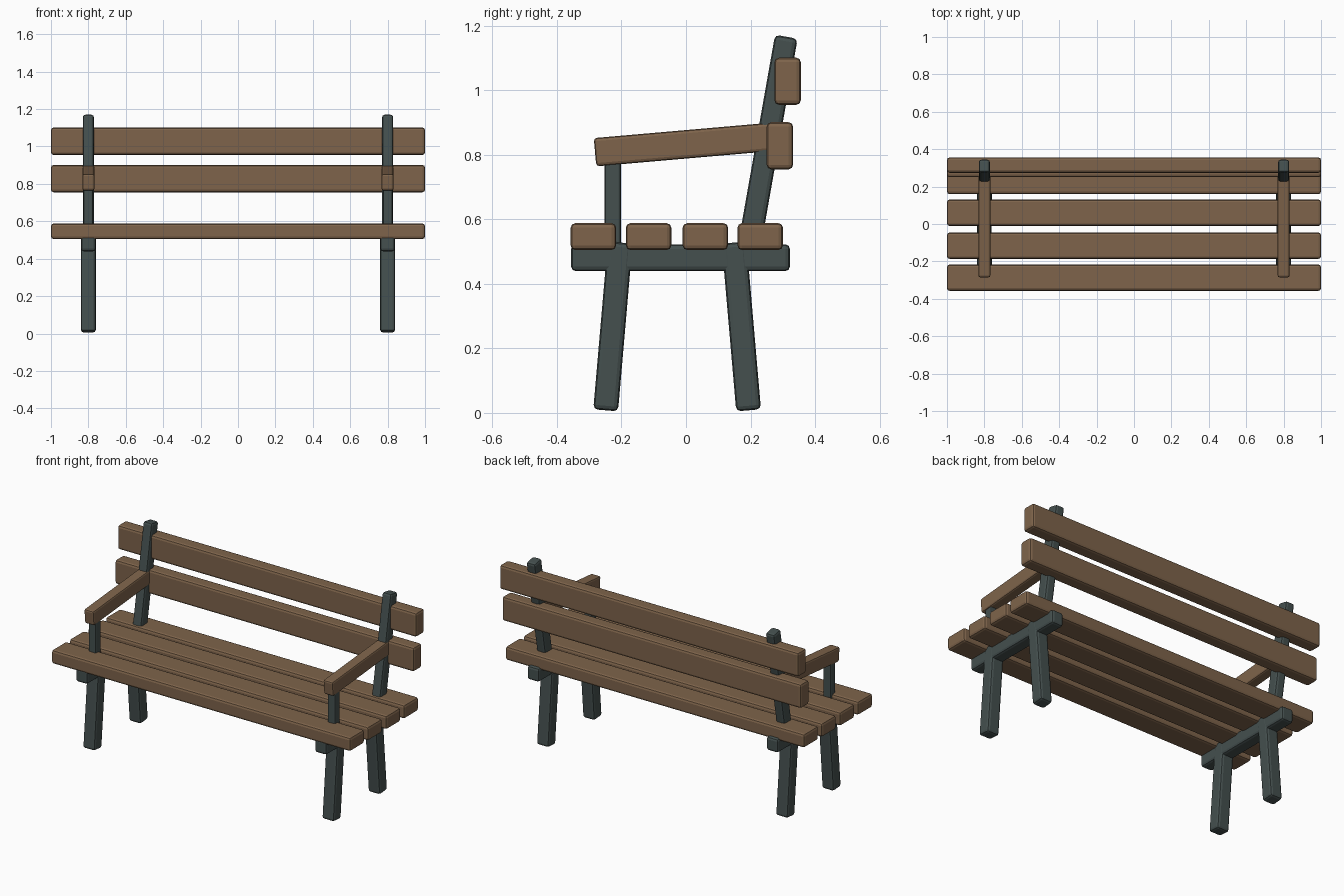
import bpy
import math
from mathutils import Vector

cube = bpy.data.objects.get("Cube")
if cube:
    bpy.data.objects.remove(cube, do_unlink=True)


def make_material(name, rgb):
    mat = bpy.data.materials.new(name)
    mat.use_nodes = True
    mat.diffuse_color = (*rgb, 1)
    bsdf = mat.node_tree.nodes["Principled BSDF"]
    bsdf.inputs["Base Color"].default_value = (*rgb, 1)
    bsdf.inputs["Roughness"].default_value = 0.8
    return mat


wood = make_material("brown wood", (0.21, 0.127, 0.07))
iron = make_material("dark grey green", (0.058, 0.079, 0.077))


def beam(name, x, start, end, width, depth, mat, bevel=0.014):
    """Bevelled bar whose centre line runs from start to end, given as (y, z)."""
    a, b = Vector((x, *start)), Vector((x, *end))
    axis = b - a
    bpy.ops.mesh.primitive_cube_add(size=1, location=(a + b) / 2)
    obj = bpy.context.object
    obj.name = name
    obj.scale = (width, depth, axis.length)
    bpy.ops.object.transform_apply(location=False, rotation=False, scale=True)
    obj.rotation_euler.x = math.atan2(-axis.y, axis.z)
    obj.data.materials.append(mat)
    mod = obj.modifiers.new("rounded edges", "BEVEL")
    mod.width = bevel
    mod.segments = 2
    return obj


# Seat slats
for i, y in enumerate((-0.287, -0.116, 0.06, 0.23)):
    beam(f"seat_slat_{i + 1}", 0, (y, 0.505), (y, 0.588), 2, 0.141, wood)

# Backrest slats
for name, y, z in (("lower", 0.291, 0.828), ("upper", 0.315, 1.028)):
    beam(f"{name}_back_slat", 0, (y, z - 0.073), (y, z + 0.073), 2, 0.082, wood)

# Side frames with armrests
for side, x in (("left", 0.8), ("right", -0.8)):
    beam(f"{side}_seat_rail", x, (-0.356, 0.481), (0.322, 0.481), 0.078, 0.083, iron)
    beam(f"{side}_front_leg", x, (-0.249, 0.008), (-0.204, 0.528), 0.08, 0.077, iron)
    beam(f"{side}_back_leg", x, (0.194, 0.008), (0.149, 0.528), 0.08, 0.077, iron)
    beam(f"{side}_back_post", x, (0.188, 0.47), (0.311, 1.166), 0.06, 0.071, iron)
    beam(f"{side}_arm_post", x, (-0.227, 0.48), (-0.227, 0.8), 0.05, 0.05, iron, 0.008)
    beam(f"{side}_armrest", x, (-0.282, 0.808), (0.27, 0.856), 0.064, 0.088, wood, 0.01)
